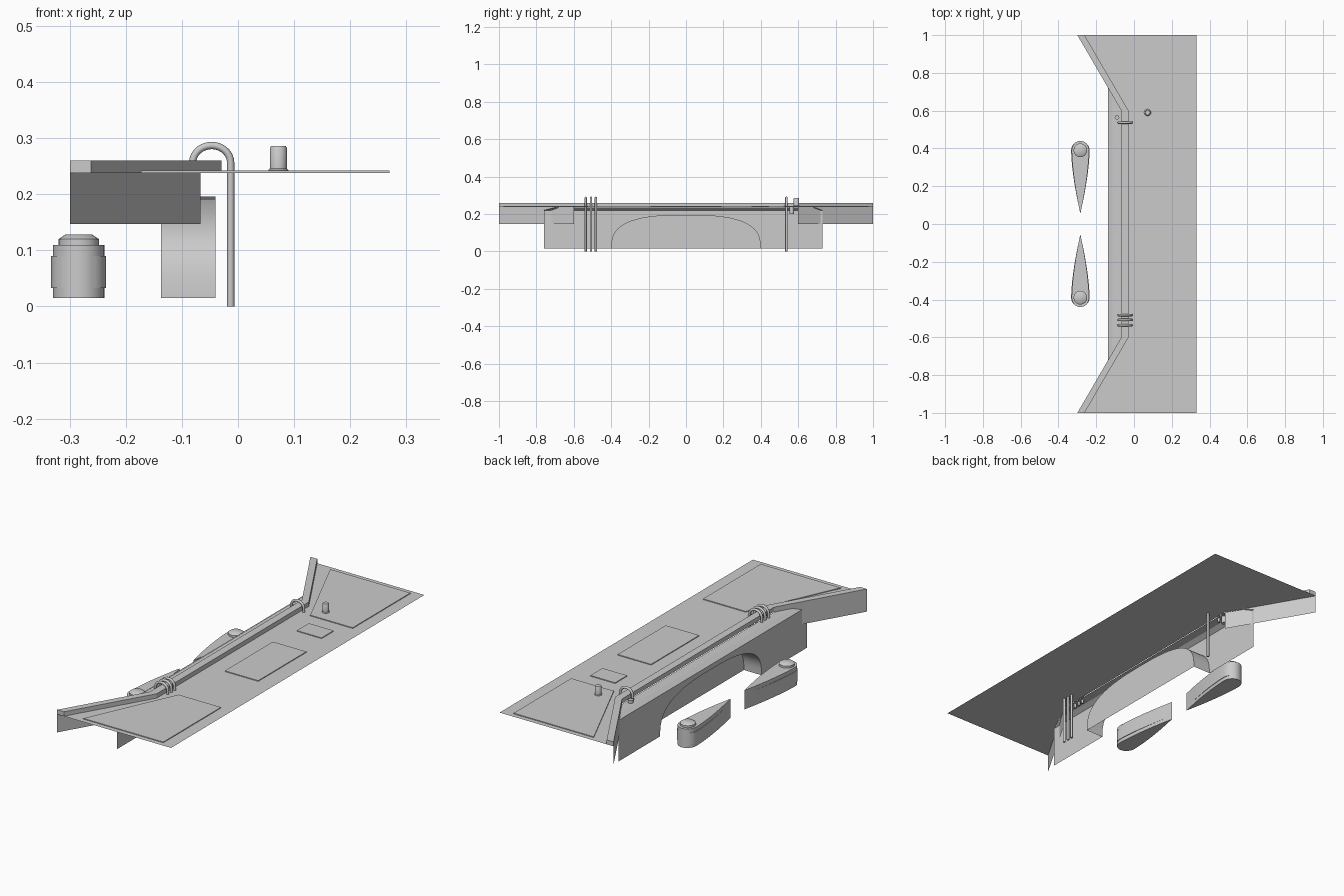
import bpy, bmesh
from math import sin, cos, pi

if "Cube" in bpy.data.objects:
    bpy.data.objects.remove(bpy.data.objects["Cube"])

DECK = 0.238


def mesh_object(name, verts, faces, smooth=False):
    me = bpy.data.meshes.new(name)
    me.from_pydata(verts, [], faces)
    me.update()
    ob = bpy.data.objects.new(name, me)
    bpy.context.collection.objects.link(ob)
    if smooth:
        bpy.ops.object.select_all(action='DESELECT')
        ob.select_set(True)
        bpy.context.view_layer.objects.active = ob
        bpy.ops.object.shade_smooth_by_angle(angle=0.6)
    return ob


def prism(name, outline, z0, z1, smooth=False):
    """Closed prism over a counter-clockwise xy outline."""
    n = len(outline)
    verts = [(x, y, z) for z in (z0, z1) for x, y in outline]
    faces = [tuple(range(n))[::-1], tuple(range(n, 2 * n))]
    faces += [(i, (i + 1) % n, n + (i + 1) % n, n + i) for i in range(n)]
    return mesh_object(name, verts, faces, smooth)


def turned(name, profile, x, y, n=24):
    """Stack of rings (radius, z), capped at both ends."""
    verts = [(x + r * cos(2 * pi * i / n), y + r * sin(2 * pi * i / n), z)
             for r, z in profile for i in range(n)]
    faces = [(k * n + i, k * n + (i + 1) % n, (k + 1) * n + (i + 1) % n, (k + 1) * n + i)
             for k in range(len(profile) - 1) for i in range(n)]
    faces += [tuple(range(n))[::-1], tuple(range(len(verts) - n, len(verts)))]
    return mesh_object(name, verts, faces, True)


def mirror_outline(pts, s):
    pts = [(x, y * s) for x, y in pts]
    return pts if s > 0 else pts[::-1]


# Deck sheet
edge = [(-0.3, 1), (-0.067, 0.6), (-0.067, -0.6), (-0.3, -1)]
mesh_object("deck", [(x, y, DECK) for x, y in edge + [(0.33, -1), (0.33, 1)]],
            [tuple(range(6))])

# Raised kerb following the deck edge
inner = [(x + 0.038, y) for x, y in edge]
prism("kerb", edge + inner[::-1], DECK, 0.26)

# Wing walls hanging under the slanted kerbs
for s in (1, -1):
    (x0, y0), (x1, y1) = edge[0], edge[1]
    quad = [(x0, y0 * s, 0.147), (x1, y1 * s, 0.147), (x1, y1 * s, DECK), (x0, y0 * s, DECK)]
    mesh_object("wing_wall", quad, [(0, 1, 2, 3) if s < 0 else (3, 2, 1, 0)])

# Hatch panels on the deck
end_panel = [(0.27, 0.52), (0.27, 0.975), (-0.173, 0.975), (0.035, 0.52)]
for s in (1, -1):
    prism("end_panel", mirror_outline(end_panel, s), DECK, 0.242)
for name, x0, x1, y0, y1 in (("middle_panel", 0.06, 0.245, -0.19, 0.19),
                             ("small_panel", 0.08, 0.217, 0.35, 0.445)):
    prism(name, [(x0, y0), (x1, y0), (x1, y1), (x0, y1)], DECK, 0.242)

# Front wall with an arched niche
N = 32
arch = []
for i in range(N + 1):
    a = pi - pi * i / N
    c, s = cos(a), max(sin(a), 0)
    arch.append((0.4 * abs(c) ** 0.71 * (1 if c > 0 else -1), 0.015 + 0.181 * s ** 0.71))
wall = [(-0.76, 0.015)] + arch + [(0.73, 0.015), (0.73, 0.22), (-0.76, 0.22)]
mesh_object("arched_wall", [(-0.137, y, z) for y, z in wall], [tuple(range(len(wall)))[::-1]])
n = N + 1
barrel = [(-0.137, y, z) for y, z in arch] + [(-0.04, y, z) for y, z in arch]
mesh_object("arch_soffit", barrel, [(i, i + 1, n + i + 1, n + i) for i in range(N)], True)
mesh_object("niche_back", barrel[n:], [tuple(range(n))[::-1]])

# Sloped ledge joining the wall to the deck
mesh_object("wall_ledge",
            [(-0.137, -0.76, 0.22), (-0.137, 0.73, 0.22), (-0.113, 0.69, 0.235),
             (-0.113, -0.70, 0.235), (-0.067, 0.6, 0.235), (-0.067, -0.6, 0.235)],
            [(0, 3, 2, 1), (3, 5, 4, 2)])


# Teardrop piers: rounded outer end, pointed toward the middle
def teardrop(w, tip, end_scale=1.0):
    nose = [(w * cos(pi * i / 16), 0.39 + 0.05 * end_scale * sin(pi * i / 16)) for i in range(17)]
    ts = [i / 12 for i in range(1, 12)]
    taper = [(w * (1 - t ** 1.6), 0.39 - (0.39 - tip) * t) for t in ts]
    pts = nose + [(-x, y) for x, y in taper] + [(0, tip)] + taper[::-1]
    return [(x - 0.284, y) for x, y in pts]


for s in (1, -1):
    prism("pier", mirror_outline(teardrop(0.046, 0.055), s), 0.015, 0.11, True)
    prism("pier_band", mirror_outline(teardrop(0.049, 0.058, 0.97), s), 0.033, 0.09, True)
    turned("pier_cap", [(0.036, 0.11), (0.036, 0.12), (0.024, 0.128)], -0.284, 0.39 * s)

# Hooked pipes rising from the ground over the kerb
for y in (0.537, -0.482, -0.508, -0.536):
    path = [(-0.013, 0.0), (-0.013, 0.256)]
    path += [(-0.047 + 0.034 * cos(pi * i / 14), 0.256 + 0.031 * sin(pi * i / 14))
             for i in range(1, 15)]
    path.append((-0.081, 0.215))
    cu = bpy.data.curves.new("hooked_pipe", 'CURVE')
    cu.dimensions = '3D'
    cu.bevel_depth = 0.0065
    cu.bevel_resolution = 2
    cu.use_fill_caps = True
    sp = cu.splines.new('POLY')
    sp.points.add(len(path) - 1)
    for p, (x, z) in zip(sp.points, path):
        p.co = (x, y, z, 1)
    bpy.context.collection.objects.link(bpy.data.objects.new("hooked_pipe", cu))

# Bollard on the deck and short post outside the kerb
turned("bollard", [(0.018, DECK), (0.018, 0.243), (0.015, 0.246), (0.015, 0.283), (0.013, 0.286)],
       0.072, 0.59)
turned("short_post", [(0.012, 0.2), (0.012, 0.25)], -0.09, 0.565, 16)
